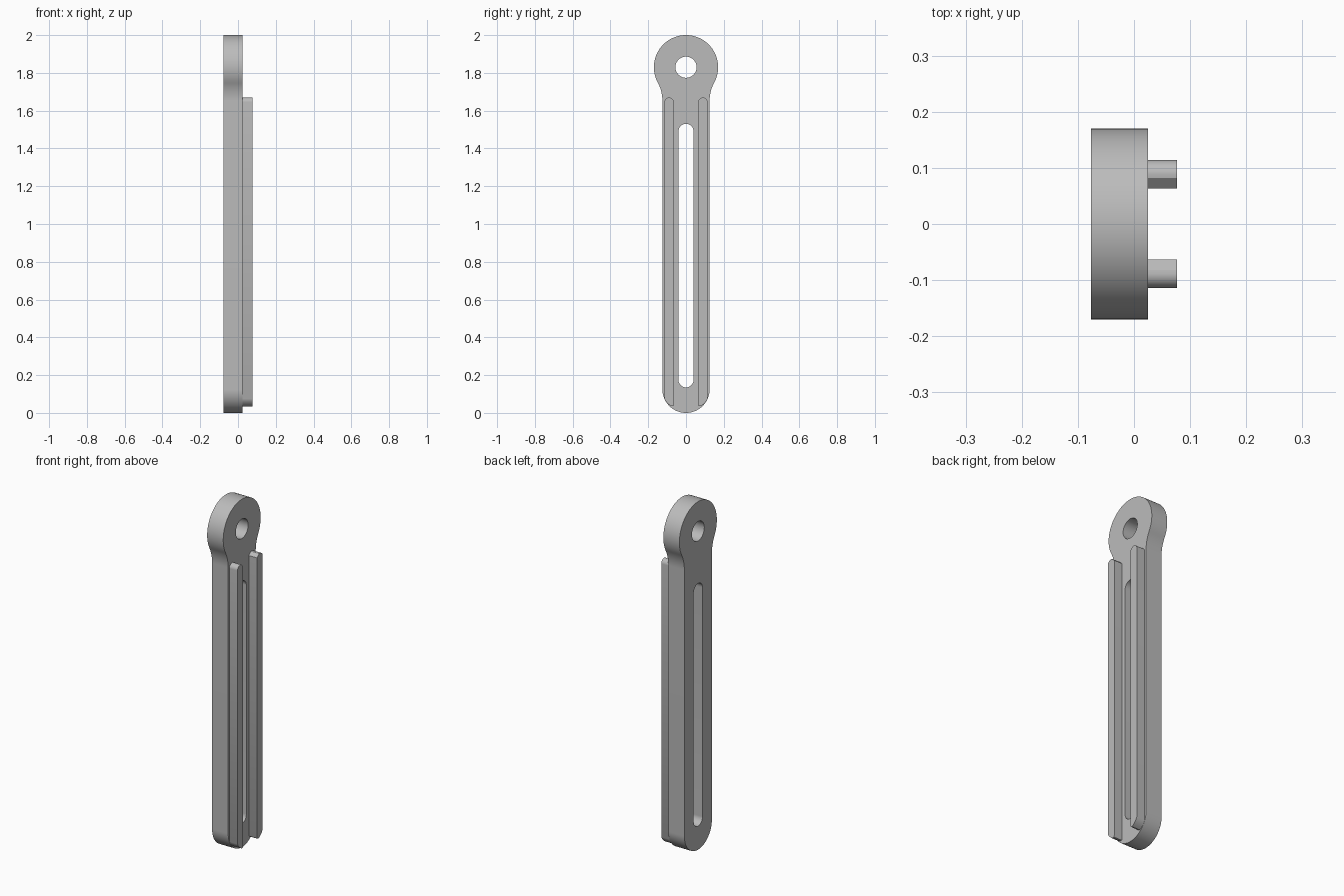
import bpy, bmesh
from math import sin, cos, pi, radians, atan2, sqrt

cube = bpy.data.objects.get("Cube")
if cube:
    bpy.data.objects.remove(cube, do_unlink=True)

grey = bpy.data.materials.new("plain_grey")
grey.use_nodes = True
colour = (0.5, 0.5, 0.5, 1)
grey.diffuse_color = colour
grey.node_tree.nodes["Principled BSDF"].inputs["Base Color"].default_value = colour


def arc(cy, cz, r, start, end, steps=24):
    """Points on an arc in the y-z plane, angles in radians from +y."""
    return [(cy + r * cos(start + (end - start) * i / steps),
             cz + r * sin(start + (end - start) * i / steps))
            for i in range(steps + 1)]


def mirrored(points):
    return [(-y, z) for y, z in reversed(points)]


def extrude_profile(name, loops, x0, x1):
    """Fill y-z outlines (inner loops become holes) and extrude them along x."""
    curve = bpy.data.curves.new(name, 'CURVE')
    curve.dimensions = '2D'
    curve.fill_mode = 'BOTH'
    curve.extrude = (x1 - x0) / 2
    for loop in loops:
        spline = curve.splines.new('POLY')
        spline.points.add(len(loop) - 1)
        for point, (y, z) in zip(spline.points, loop):
            point.co = (y, z, 0, 1)
        spline.use_cyclic_u = True
    obj = bpy.data.objects.new(name, curve)
    bpy.context.collection.objects.link(obj)
    obj.rotation_euler = (radians(90), 0, radians(90))
    obj.location.x = (x0 + x1) / 2
    bpy.ops.object.select_all(action='DESELECT')
    obj.select_set(True)
    bpy.context.view_layer.objects.active = obj
    bpy.ops.object.convert(target='MESH')
    obj = bpy.context.object
    bm = bmesh.new()
    bm.from_mesh(obj.data)
    bmesh.ops.remove_doubles(bm, verts=bm.verts, dist=0.0002)
    bmesh.ops.recalc_face_normals(bm, faces=bm.faces)
    bm.to_mesh(obj.data)
    bm.free()
    obj.data.materials.clear()
    obj.data.materials.append(grey)
    bpy.ops.object.shade_smooth_by_angle(angle=radians(30))
    return obj


# Arm: rounded foot, straight sides, concave neck and round head
half, head, head_z, fillet = 0.125, 0.17, 1.83, 0.2
drop = sqrt((head + fillet) ** 2 - (half + fillet) ** 2)
tangent = atan2(-drop, half + fillet)
side = arc(half + fillet, head_z - drop, fillet, pi, pi + tangent, 12)
outline = (arc(0, half, half, -pi, 0, 40) + side
           + arc(0, head_z, head, tangent, pi - tangent, 64)[1:-1]
           + mirrored(side))

# Openings: pivot hole and long round-ended slot
pivot_hole = arc(0, head_z, 0.056, 0, 2 * pi, 48)[:-1]
slot = arc(0, 0.175, 0.04, -pi, 0) + arc(0, 1.49, 0.04, 0, pi)
extrude_profile("slotted_arm", [outline, pivot_hole, slot], -0.077, 0.025)

# Rails: rounded outer top corner, sloped inner top corner, curved foot
rail = ([(0.063, 0.045), (0.067, 0.037), (0.075, 0.035), (0.09, 0.043),
         (0.105, 0.058), (0.114, 0.075)]
        + arc(0.089, 1.645, 0.025, 0, pi / 2, 8) + [(0.082, 1.669), (0.063, 1.652)])
extrude_profile("left_rail", [rail], 0.025, 0.077)
extrude_profile("right_rail", [mirrored(rail)], 0.025, 0.077)
